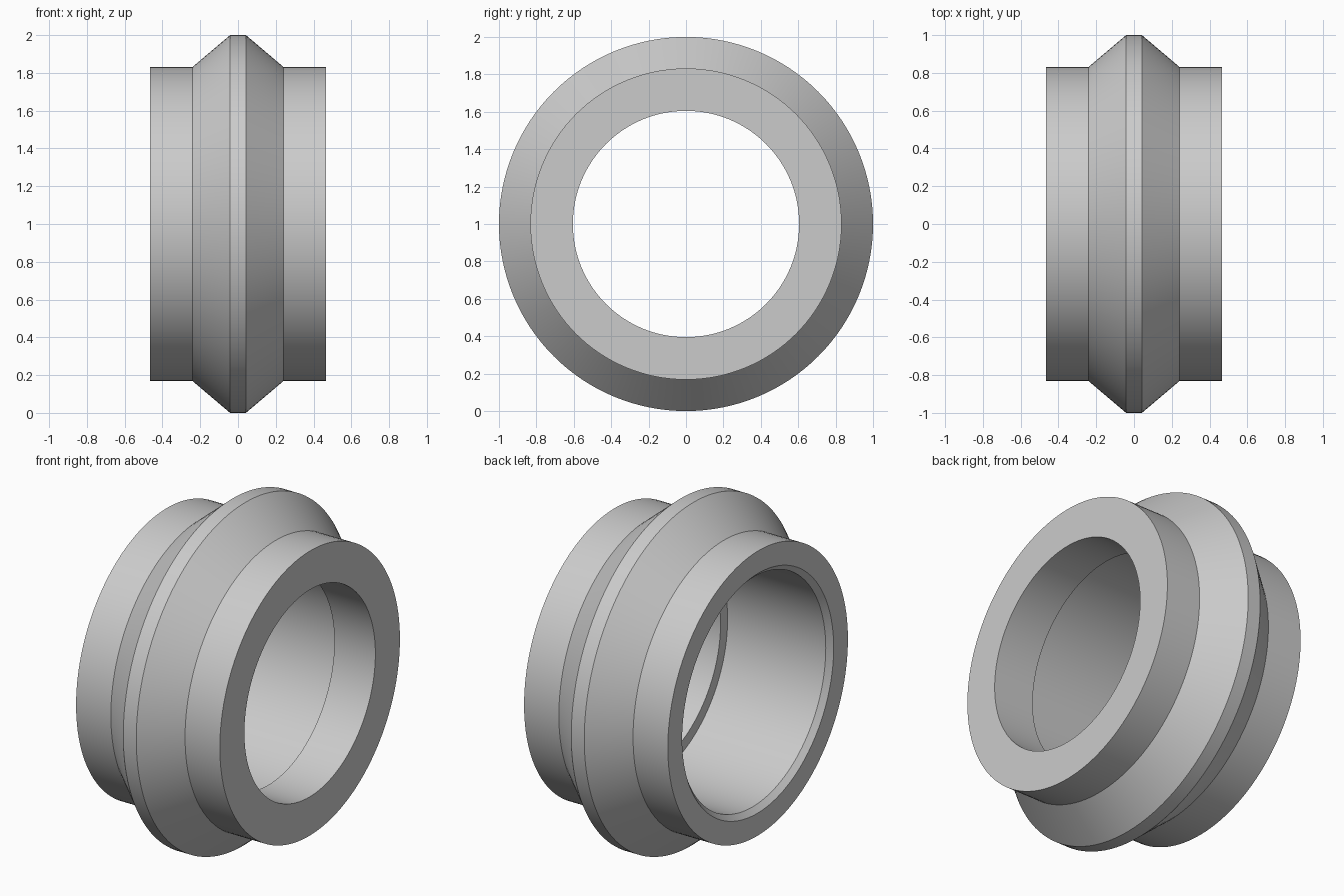
import bpy
import math

if "Cube" in bpy.data.objects:
    bpy.data.objects.remove(bpy.data.objects["Cube"], do_unlink=True)

SEGMENTS = 128
CENTRE_Z = 1.0

# Plain grey metal
grey = bpy.data.materials.new("grey_metal")
grey.use_nodes = True
colour = (0.6, 0.6, 0.6, 1.0)
grey.diffuse_color = colour
grey.node_tree.nodes["Principled BSDF"].inputs["Base Color"].default_value = colour


def lathe_ring(name, profile):
    """Revolve a closed (x, radius) profile about the x axis."""
    count = len(profile)
    verts, faces = [], []
    for s in range(SEGMENTS):
        a = 2 * math.pi * s / SEGMENTS
        verts += [(x, r * math.cos(a), CENTRE_Z + r * math.sin(a)) for x, r in profile]
    for s in range(SEGMENTS):
        here, there = s * count, (s + 1) % SEGMENTS * count
        for i in range(count):
            j = (i + 1) % count
            faces.append((here + i, here + j, there + j, there + i))
    mesh = bpy.data.meshes.new(name)
    mesh.from_pydata(verts, [], faces)
    mesh.materials.append(grey)
    obj = bpy.data.objects.new(name, mesh)
    bpy.context.collection.objects.link(obj)
    bpy.ops.object.select_all(action="DESELECT")
    obj.select_set(True)
    bpy.context.view_layer.objects.active = obj
    # Outward normals, then smooth shading with crisp profile corners
    bpy.ops.object.mode_set(mode="EDIT")
    bpy.ops.mesh.select_all(action="SELECT")
    bpy.ops.mesh.normals_make_consistent(inside=False)
    bpy.ops.object.mode_set(mode="OBJECT")
    bpy.ops.object.shade_smooth_by_angle(angle=math.radians(30))
    return obj


# Outer half profile, mirrored: rim, collar foot, ridge crown
half = [(0.465, 0.832), (0.24, 0.832), (0.042, 1.0)]
outside = half + [(-x, r) for x, r in reversed(half)]

# Bore: chamfered wide mouth, shoulder, narrow exit
bore = [(-0.465, 0.70), (-0.435, 0.67), (0.20, 0.67), (0.20, 0.605), (0.465, 0.605)]

lathe_ring("ridged_collar", outside + bore)
